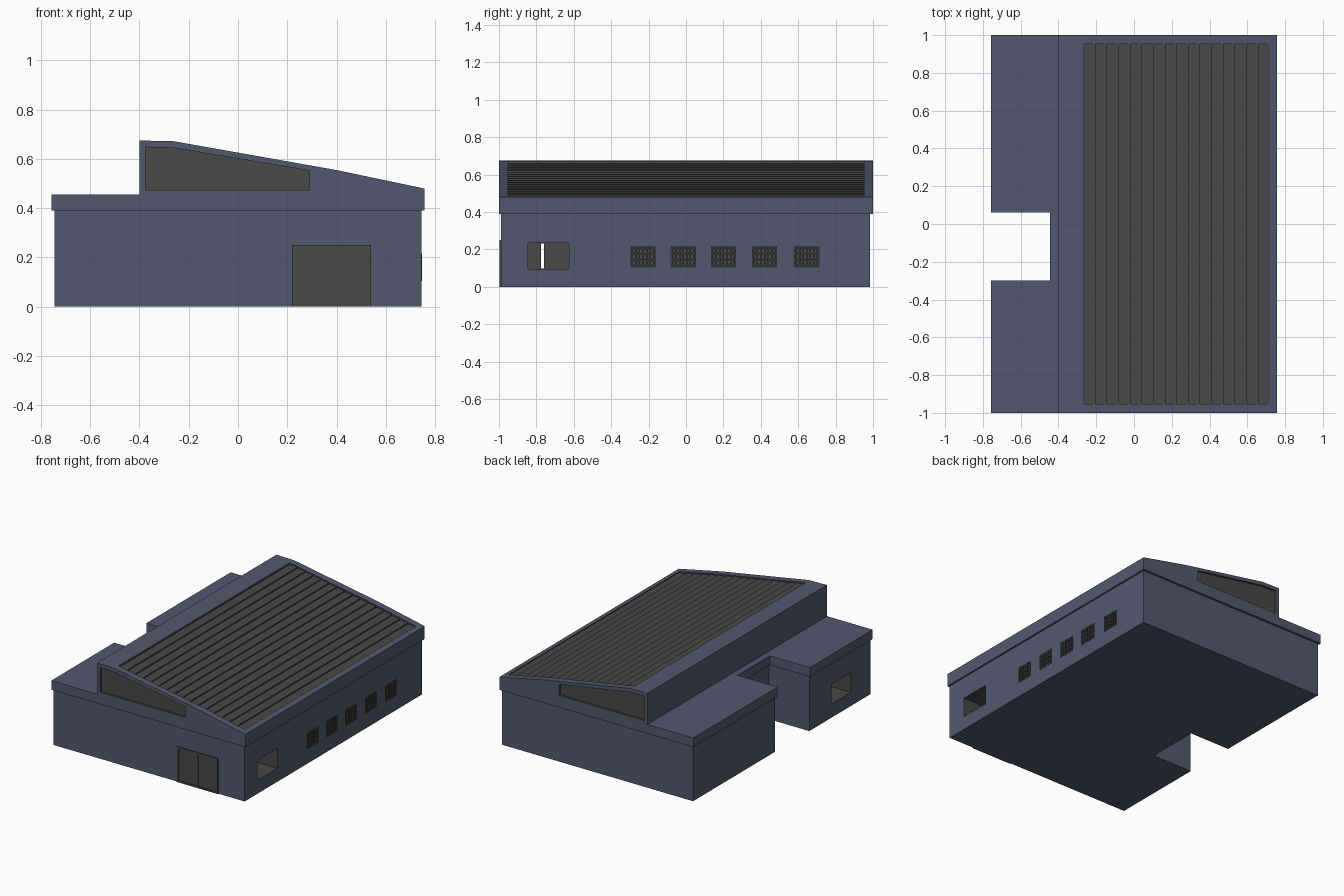
import bpy, bmesh
from mathutils import Vector

if "Cube" in bpy.data.objects:
    bpy.data.objects.remove(bpy.data.objects["Cube"])


def material(name, rgb):
    m = bpy.data.materials.new(name)
    m.diffuse_color = (*rgb, 1)
    m.use_nodes = True
    m.node_tree.nodes["Principled BSDF"].inputs["Base Color"].default_value = m.diffuse_color
    return m


BLUE = material("slate blue wall", (0.088, 0.097, 0.157))
GREY = material("dark grey", (0.065, 0.065, 0.063))


def prism(name, pts, axis, a, b, mat):
    """Extrude a 2D outline from a to b along an axis."""
    def place(p, h):
        return {"x": (h, p[0], p[1]), "y": (p[0], h, p[1]), "z": (p[0], p[1], h)}[axis]
    bm = bmesh.new()
    face = bm.faces.new([bm.verts.new(place(p, a)) for p in pts])
    out = bmesh.ops.extrude_face_region(bm, geom=[face])
    shift = Vector(place((0, 0), b - a))
    bmesh.ops.translate(bm, verts=[v for v in out["geom"] if isinstance(v, bmesh.types.BMVert)], vec=shift)
    bmesh.ops.recalc_face_normals(bm, faces=bm.faces)
    me = bpy.data.meshes.new(name)
    bm.to_mesh(me)
    bm.free()
    me.materials.append(mat)
    ob = bpy.data.objects.new(name, me)
    bpy.context.collection.objects.link(ob)
    return ob


def rect(u0, u1, v0, v1):
    return [(u0, v0), (u1, v0), (u1, v1), (u0, v1)]


def box(name, x, y, z, mat):
    return prism(name, rect(*x, *y), "z", z[0], z[1], mat)


def carve(ob, cutters):
    """Cut pockets that keep the cutter's colour, then bake the result."""
    for c in cutters:
        mod = ob.modifiers.new("cut", "BOOLEAN")
        mod.operation, mod.solver, mod.object = "DIFFERENCE", "EXACT", c
        mod.material_mode = "TRANSFER"
    dg = bpy.context.evaluated_depsgraph_get()
    me = bpy.data.meshes.new_from_object(ob.evaluated_get(dg))
    ob.modifiers.clear()
    ob.data = me
    for c in cutters:
        bpy.data.objects.remove(c)


def plan(x0, x1, xn, y0, y1, n0, n1):
    """Floor outline with the courtyard notch on the left side."""
    return [(x0, y0), (x1, y0), (x1, y1), (x0, y1), (x0, n1), (xn, n1), (xn, n0), (x0, n0)]


# Lower walls
walls = prism("walls", plan(-0.745, 0.745, -0.43, -0.99, 0.985, -0.31, 0.07), "z", 0, 0.395, BLUE)

# Deep side windows, the narrow gap between them, and the vent pockets
VENTS = [-0.295, -0.08, 0.135, 0.355, 0.58]
cutters = [
    box("right_window_cut", (0.49, 0.80), (-0.845, -0.625), (0.095, 0.235), GREY),
    box("left_window_cut", (-0.80, -0.49), (-0.775, -0.555), (0.095, 0.235), GREY),
    box("gap_cut", (-0.55, 0.55), (-0.774, -0.760), (0.097, 0.233), GREY),
]
cutters += [box("vent_cut", (0.72, 0.80), (y, y + 0.13), (0.107, 0.215), GREY) for y in VENTS]
carve(walls, cutters)

# Vent grilles
for y in VENTS:
    for i in range(7):
        c = y + 0.008 + i * 0.019
        box("vent_bar", (0.732, 0.747), (c - 0.004, c + 0.004), (0.105, 0.217), GREY)
    for i in range(4):
        c = 0.114 + i * 0.0313
        box("vent_rail", (0.730, 0.744), (y, y + 0.13), (c - 0.003, c + 0.003), GREY)

# Flat roof on the left
prism("low_roof", plan(-0.757, -0.40, -0.443, -1, 1, -0.30, 0.06), "z", 0.39, 0.455, BLUE)

# Sloped main roof
SLOPE = [(-0.26, 0.672), (0.40, 0.555), (0.757, 0.48)]


def roof_z(x):
    (xa, za), (xb, zb) = SLOPE[:2] if x < 0.40 else SLOPE[1:]
    return za + (zb - za) * (x - xa) / (xb - xa)


roof = prism("main_roof", [(-0.445, 0.39), (0.757, 0.39)] + SLOPE[::-1] +
             [(-0.40, 0.675), (-0.40, 0.455), (-0.445, 0.455)], "y", -1, 1, BLUE)

# Stepped roof planks, cut into the top
N, X0, X1 = 16, -0.265, 0.72
steps = []
for i in range(N):
    a, b = (X0 + (X1 - X0) * k / N for k in (i, i + 1))
    steps += [(a, roof_z(a) - 0.014), (b, roof_z(b) - 0.006)]
planks = prism("plank_cut", steps + [(X1, 0.8), (X0, 0.8)], "y", -0.953, 0.953, GREY)

# Gable windows at the front and back
GABLE = [(-0.375, 0.475), (0.29, 0.475), (0.29, 0.553), (-0.26, 0.645), (-0.375, 0.648)]
gables = [prism("gable_cut", GABLE, "y", a, b, GREY) for a, b in ((-1.05, -0.985), (0.985, 1.05))]
carve(roof, [planks] + gables)

# Double door
box("door_top_frame", (0.22, 0.54), (-0.997, -0.98), (0.235, 0.25), GREY)
box("door_sill", (0.22, 0.54), (-0.997, -0.98), (0, 0.012), GREY)
for x0, x1 in ((0.22, 0.235), (0.375, 0.385), (0.525, 0.54)):
    box("door_post", (x0, x1), (-0.997, -0.98), (0.012, 0.235), GREY)
for x0, x1 in ((0.235, 0.375), (0.385, 0.525)):
    box("door_panel", (x0, x1), (-0.992, -0.98), (0.012, 0.235), GREY)
